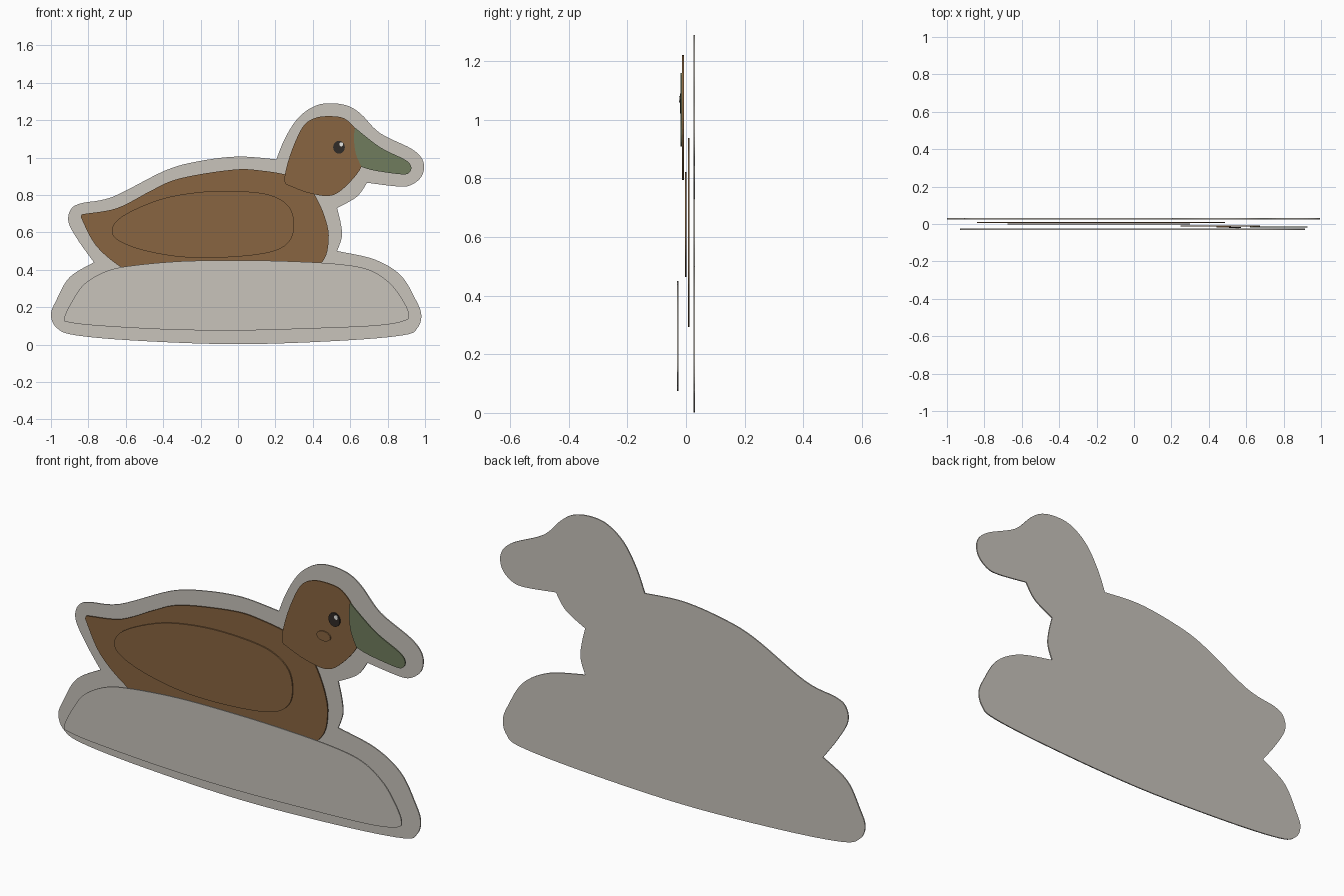
import bpy
import bmesh
from math import cos, sin, tau
from mathutils import Vector

THICK = 0.006

if "Cube" in bpy.data.objects:
    bpy.data.objects.remove(bpy.data.objects["Cube"], do_unlink=True)


def make_material(name, color):
    mat = bpy.data.materials.new(name)
    mat.use_nodes = True
    mat.diffuse_color = (*color, 1)
    bsdf = mat.node_tree.nodes["Principled BSDF"]
    bsdf.inputs["Base Color"].default_value = (*color, 1)
    bsdf.inputs["Roughness"].default_value = 0.8
    return mat


stone = make_material("pale stone", (0.58, 0.55, 0.5))
brown = make_material("feather brown", (0.25, 0.13, 0.052))
green = make_material("bill green", (0.16, 0.2, 0.11))
dark = make_material("eye dark", (0.03, 0.024, 0.02))
white = make_material("eye white", (0.85, 0.85, 0.82))


def spline(points, closed=False, steps=6):
    """Smooth curve through the points; the last point is left out."""
    pts = [Vector(p) for p in points]
    count = len(pts)
    result = []
    for i in range(count if closed else count - 1):
        if closed:
            a, b, c, d = (pts[(i + k) % count] for k in (-1, 0, 1, 2))
        else:
            b, c = pts[i], pts[i + 1]
            a = pts[i - 1] if i else b
            d = pts[i + 2] if i + 2 < count else c
        for s in range(steps):
            t = s / steps
            result.append(b + (c - a) * t / 2
                          + (a - b * 2.5 + c * 2 - d / 2) * t ** 2
                          + ((b - c) * 3 + d - a) * t ** 3 / 2)
    return result


def joined(runs):
    """Chain smooth runs that meet at sharp corners into one outline."""
    outline = []
    for run, following in zip(runs, runs[1:] + runs[:1]):
        outline += spline(run + [following[0]])
    return outline


def ellipse(x, z, rx, rz, sides=32):
    return [(x + rx * cos(tau * i / sides), z + rz * sin(tau * i / sides))
            for i in range(sides)]


def plate(name, outline, depth, material, thick=THICK):
    """Flat cut-out sheet centred on the given depth."""
    bm = bmesh.new()
    verts = [bm.verts.new((x, depth - thick / 2, z)) for x, z in outline]
    face = bm.faces.new(verts)
    extruded = bmesh.ops.extrude_face_region(bm, geom=[face], use_keep_orig=True)
    moved = [v for v in extruded["geom"] if isinstance(v, bmesh.types.BMVert)]
    bmesh.ops.translate(bm, verts=moved, vec=(0, thick, 0))
    bmesh.ops.recalc_face_normals(bm, faces=bm.faces)
    mesh = bpy.data.meshes.new(name)
    bm.to_mesh(mesh)
    bm.free()
    mesh.materials.append(material)
    obj = bpy.data.objects.new(name, mesh)
    bpy.context.scene.collection.objects.link(obj)
    return obj


# Backing board: each run starts at an inward corner of the silhouette
backing_runs = [
    # tail and back
    [(-.77, .44), (-.85, .55), (-.905, .65), (-.895, .72), (-.84, .755),
     (-.67, .79), (-.39, .93), (-.21, .98), (0, 1.005)],
    # head and upper bill
    [(.205, .99), (.25, 1.1), (.32, 1.21), (.41, 1.275), (.5, 1.29),
     (.59, 1.275), (.66, 1.23), (.76, 1.13), (.93, 1.045), (.99, .98),
     (.985, .905), (.93, .855), (.86, .845)],
    # throat and breast
    [(.69, .865), (.635, .79)],
    [(.53, .73), (.55, .645), (.555, .575)],
    # water
    [(.53, .5), (.73, .455), (.87, .37), (.95, .24), (.98, .16), (.96, .09),
     (.885, .05), (.54, .02), (0, .002), (-.53, .02), (-.87, .05),
     (-.97, .09), (-1, .16), (-.97, .24), (-.9, .36)],
]
plate("backing_board", joined(backing_runs), .028, stone)

# Body
body_runs = [
    [(-.84, .68), (-.76, .53), (-.62, .41), (-.45, .33), (-.2, .3), (.1, .296),
     (.3, .33), (.45, .44), (.485, .565), (.465, .68), (.41, .8), (.34, .88),
     (.25, .91), (.125, .93), (0, .937), (-.205, .91), (-.355, .875),
     (-.47, .82), (-.645, .73)],
    [(-.81, .7), (-.835, .695)],
]
plate("body", joined(body_runs), .009, brown)

# Wing
wing = [(-.675, .605), (-.62, .685), (-.42, .775), (-.205, .815), (0, .82),
        (.17, .8), (.27, .74), (.3, .65), (.28, .56), (.195, .5), (0, .47),
        (-.26, .465), (-.47, .495), (-.62, .545)]
plate("wing", spline(wing, closed=True), -.001, brown)

# Head
head = [(.25, .87), (.26, .95), (.3, 1.07), (.355, 1.175), (.425, 1.215),
        (.515, 1.22), (.575, 1.205), (.63, 1.15), (.67, 1.06), (.66, .95),
        (.57, .84), (.49, .795), (.38, .81), (.285, .845)]
plate("head", spline(head, closed=True), -.01, brown)

# Bill
bill_runs = [
    [(.625, 1.16), (.76, 1.055), (.89, .99), (.925, .955), (.917, .92),
     (.875, .91), (.73, .93)],
    [(.66, .95), (.63, 1.02), (.62, 1.1)],
]
plate("bill", joined(bill_runs), -.016, green)

# Face details
plate("cheek", ellipse(.48, .957, .038, .024), -.016, brown)
plate("eye", ellipse(.54, 1.055, .031, .034), -.018, dark)
plate("eye_glint", ellipse(.552, 1.07, .01, .011), -.022, white, .003)

# Water in front
water = [(-.93, .14), (-.9, .118), (-.74, .1), (-.37, .08), (0, .075), (.38, .085),
         (.73, .1), (.885, .125), (.915, .16), (.88, .24), (.81, .33), (.7, .4),
         (.54, .43), (.275, .445), (0, .45), (-.31, .445), (-.58, .42),
         (-.71, .39), (-.82, .325), (-.885, .235)]
plate("water", spline(water, closed=True), -.028, stone)
